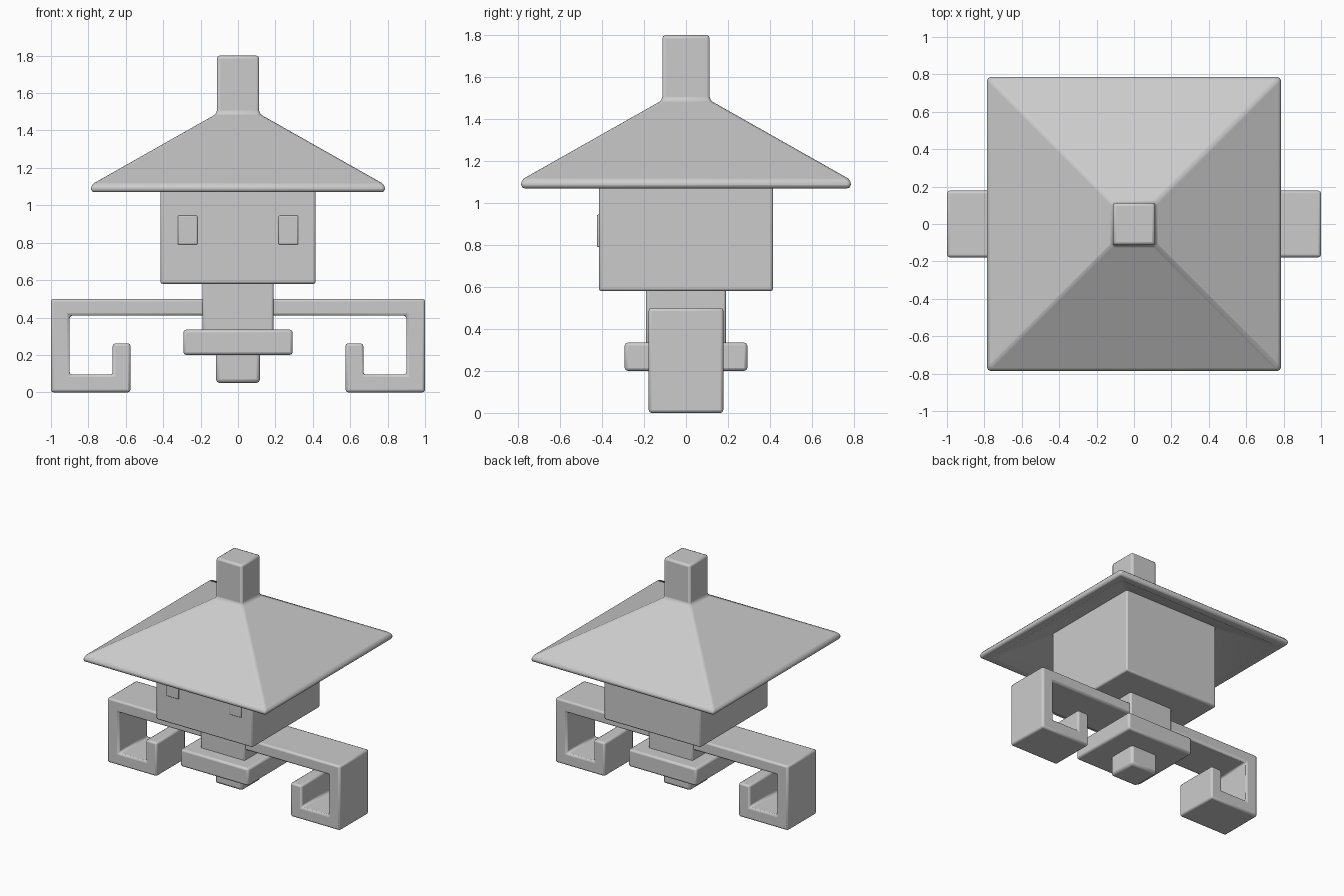
import bpy, bmesh, math

if "Cube" in bpy.data.objects:
    bpy.data.objects.remove(bpy.data.objects["Cube"])

grey = bpy.data.materials.new("light grey")
grey.diffuse_color = (0.6, 0.6, 0.6, 1)
grey.use_nodes = True
grey.node_tree.nodes["Principled BSDF"].inputs["Base Color"].default_value = grey.diffuse_color


def finish(name, bm, bevel):
    """Turn a bmesh into a softly bevelled, smooth-shaded object."""
    bmesh.ops.recalc_face_normals(bm, faces=bm.faces)
    me = bpy.data.meshes.new(name)
    bm.to_mesh(me)
    bm.free()
    me.materials.append(grey)
    ob = bpy.data.objects.new(name, me)
    bpy.context.collection.objects.link(ob)
    mod = ob.modifiers.new("Bevel", 'BEVEL')
    mod.width, mod.segments = bevel, 2
    mod.limit_method, mod.angle_limit = 'ANGLE', math.radians(35)
    bpy.ops.object.select_all(action='DESELECT')
    bpy.context.view_layer.objects.active = ob
    ob.select_set(True)
    bpy.ops.object.shade_smooth_by_angle(angle=math.radians(35))
    return ob


def stack(name, rings, bevel):
    """Square rings (half width, z) joined from first to last, capped."""
    bm = bmesh.new()
    loops = [[bm.verts.new((sx * h, sy * h, z))
              for sx, sy in ((-1, -1), (1, -1), (1, 1), (-1, 1))] for h, z in rings]
    for a, b in zip(loops, loops[1:]):
        for i in range(4):
            j = (i + 1) % 4
            bm.faces.new((a[i], a[j], b[j], b[i]))
    bm.faces.new(loops[0])
    bm.faces.new(loops[-1])
    return finish(name, bm, bevel)


def extrude_xz(name, points, y0, y1, bevel):
    """Front-view outline extruded along y."""
    bm = bmesh.new()
    face = bm.faces.new([bm.verts.new((x, y0, z)) for x, z in points])
    out = bmesh.ops.extrude_face_region(bm, geom=[face])
    for v in out["geom"]:
        if isinstance(v, bmesh.types.BMVert):
            v.co.y = y1
    return finish(name, bm, bevel)


# Hollow hat-shaped roof with its square chimney, from inside to top
stack("roof", [(0.11, 1.41), (0.72, 1.07), (0.785, 1.07), (0.785, 1.11),
               (0.113, 1.49), (0.113, 1.80)], 0.016)

# Central stack
stack("body", [(0.415, 0.58), (0.415, 1.27)], 0.012)
stack("neck", [(0.19, 0.28), (0.19, 0.62)], 0.012)
stack("plate", [(0.292, 0.20), (0.292, 0.335)], 0.015)
stack("bottom_peg", [(0.118, 0.05), (0.118, 0.25)], 0.02)

# Curled arms and eyes, mirrored left and right
arm = [(0.1, 0.41), (0.9, 0.41), (0.9, 0.095), (0.67, 0.095), (0.67, 0.262),
       (0.575, 0.262), (0.575, 0), (1, 0), (1, 0.5), (0.1, 0.5)]
eye = [(0.217, 0.79), (0.322, 0.79), (0.322, 0.945), (0.217, 0.945)]
for side, s in (("left", -1), ("right", 1)):
    extrude_xz(side + "_arm", [(s * x, z) for x, z in arm], -0.178, 0.178, 0.014)
    extrude_xz(side + "_eye", [(s * x, z) for x, z in eye], -0.424, -0.38, 0.006)
